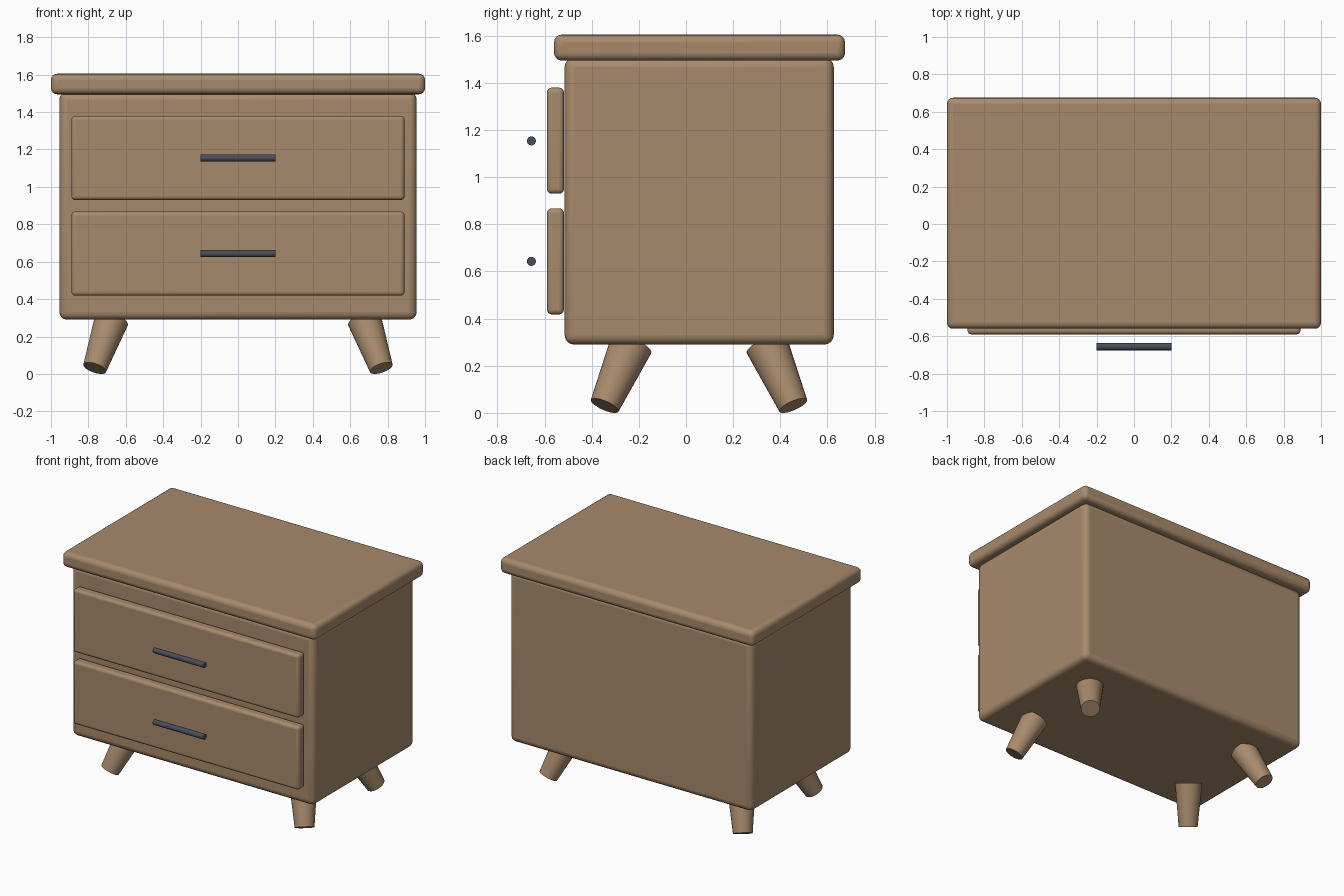
import bpy
import math
from mathutils import Vector

if "Cube" in bpy.data.objects:
    bpy.data.objects.remove(bpy.data.objects["Cube"], do_unlink=True)


def make_material(name, rgb):
    mat = bpy.data.materials.new(name)
    mat.use_nodes = True
    mat.diffuse_color = (*rgb, 1)
    mat.node_tree.nodes["Principled BSDF"].inputs["Base Color"].default_value = (*rgb, 1)
    return mat


wood = make_material("brown_wood", (0.39, 0.255, 0.15))
metal = make_material("dark_metal", (0.065, 0.075, 0.1))


def finish(name, mat):
    obj = bpy.context.object
    obj.name = obj.data.name = name
    obj.data.materials.append(mat)
    return obj


def rounded_box(name, low, high, radius):
    """Box between two corners with softly rounded edges."""
    low, high = Vector(low), Vector(high)
    bpy.ops.mesh.primitive_cube_add(size=1, location=(low + high) / 2)
    obj = finish(name, wood)
    obj.scale = high - low
    bpy.ops.object.transform_apply(location=False, rotation=False, scale=True)
    bevel = obj.modifiers.new("rounded_edges", "BEVEL")
    bevel.width = radius
    bevel.segments = 4
    bpy.ops.object.shade_smooth_by_angle(angle=math.radians(35))


def tapered_rod(name, start, end, r_start, r_end, mat):
    """Cone frustum or cylinder between two points."""
    start, end = Vector(start), Vector(end)
    axis = end - start
    bpy.ops.mesh.primitive_cone_add(
        vertices=32, radius1=r_start, radius2=r_end, depth=axis.length,
        location=(start + end) / 2, rotation=axis.to_track_quat("Z", "Y").to_euler())
    finish(name, mat)
    bpy.ops.object.shade_smooth_by_angle(angle=math.radians(35))


# Cabinet and overhanging top
rounded_box("cabinet_body", (-0.955, -0.515, 0.29), (0.955, 0.627, 1.507), 0.04)
rounded_box("table_top", (-1, -0.56, 1.495), (1, 0.675, 1.605), 0.033)

# Drawers with floating bar handles
for label, base, grip in (("lower", 0.418, 0.643), ("upper", 0.93, 1.154)):
    rounded_box(label + "_drawer", (-0.89, -0.59, base), (0.89, -0.518, base + 0.45), 0.02)
    tapered_rod(label + "_handle", (-0.2, -0.656, grip), (0.2, -0.656, grip),
                0.019, 0.019, metal)

# Splayed tapered legs
mid_y = 0.055
for side, sx in (("left", 1), ("right", -1)):
    for end, sy in (("front", -1), ("back", 1)):
        tapered_rod(f"{end}_{side}_leg",
                    (sx * 0.766, mid_y + sy * 0.4, 0.031),
                    (sx * 0.676, mid_y + sy * 0.287, 0.29), 0.064, 0.092, wood)
